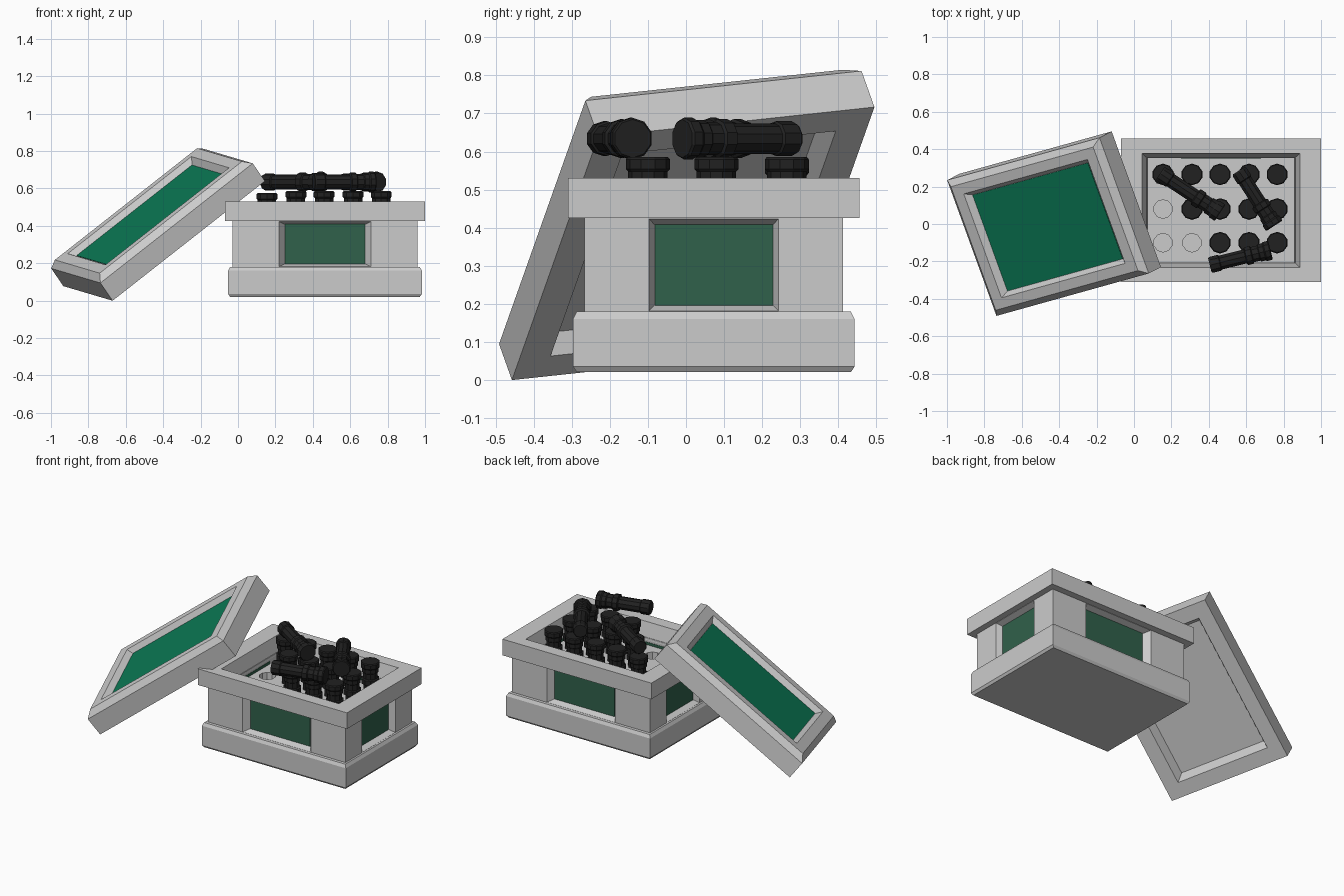
import bpy, bmesh
from math import radians, sin, cos, pi
from mathutils import Matrix, Vector

if "Cube" in bpy.data.objects:
    bpy.data.objects.remove(bpy.data.objects["Cube"])


def material(name, rgb):
    m = bpy.data.materials.new(name)
    m.diffuse_color = (*rgb, 1)
    m.use_nodes = True
    m.node_tree.nodes["Principled BSDF"].inputs["Base Color"].default_value = m.diffuse_color
    return m


BLACK = material("black", (0.015, 0.015, 0.015))
GREEN = material("green", (0.003, 0.19, 0.09))
DARK_GREEN = material("dark_green", (0.03, 0.12, 0.07))


def loft(name, loops, matrix, mat=None, closed=False):
    """Join a stack of point loops; cap the ends or close into a ring."""
    bm = bmesh.new()
    rows = [[bm.verts.new(p) for p in loop] for loop in loops]
    n = len(rows[0])
    for a, b in zip(rows, rows[1:] + (rows[:1] if closed else [])):
        for i in range(n):
            j = (i + 1) % n
            bm.faces.new((a[i], a[j], b[j], b[i]))
    if not closed:
        bm.faces.new(rows[0][::-1])
        bm.faces.new(rows[-1])
    bmesh.ops.recalc_face_normals(bm, faces=bm.faces)
    me = bpy.data.meshes.new(name)
    bm.to_mesh(me)
    bm.free()
    ob = bpy.data.objects.new(name, me)
    bpy.context.collection.objects.link(ob)
    ob.matrix_world = matrix
    if mat:
        me.materials.append(mat)
    return ob


def rects(*sizes):
    return [[(-x, -y, z), (x, -y, z), (x, y, z), (-x, y, z)] for x, y, z in sizes]


def circles(profile, n=10):
    return [[(r * cos(2 * pi * (i + .5) / n), r * sin(2 * pi * (i + .5) / n), z)
             for i in range(n)] for r, z in profile]


def cut(ob, cutter):
    cutter.hide_render = True
    cutter.hide_viewport = True
    mod = ob.modifiers.new("cut", 'BOOLEAN')
    mod.operation = 'DIFFERENCE'
    mod.solver = 'EXACT'
    mod.object = cutter


# Crate: base, walls and top rim
crate = Matrix.Translation((0.465, 0.073, 0))
loft("crate_base", rects((.507, .360, .02), (.5175, .37, .035), (.5175, .37, .16),
                         (.507, .360, .18)), crate)
walls = loft("crate_walls", rects((.495, .34, .17), (.495, .34, .44),
                                  (.395, .28, .44), (.395, .28, .17)), crate, closed=True)
loft("crate_rim", rects((.535, .383, .425), (.535, .383, .53), (.4225, .305, .53),
                        (.394, .279, .425)), crate, closed=True)

# Recessed windows on the four sides
for k, side in enumerate(("front", "right", "back", "left")):
    hw, dist, inner = ((.245, .34, .28), (.17, .495, .395))[k % 2]
    m = (Matrix.Translation((0.465, 0.073, 0.302)) @ Matrix.Rotation(k * pi / 2, 4, 'Z')
         @ Matrix.Rotation(pi / 2, 4, 'X'))
    cut(walls, loft(side + "_window_cutter",
                    rects((hw - .03 + .015 * (k % 2), .105, dist - .04), (hw, .121, dist),
                          (hw, .121, dist + .05)), m))
    w = hw - .03 + .015 * (k % 2)
    loft(side + "_window", rects((w, .11, inner - .002), (w, .11, dist - .037)), m, DARK_GREEN)

# Foam tray with three empty sockets, the rest filled with torches
foam = loft("foam_tray", rects((.396, .281, .05), (.396, .281, .395)), crate)
TORCH = [(.042, 0), (.048, .008), (.048, .055), (.042, .06), (.042, .2), (.054, .205),
         (.054, .235), (.046, .24), (.046, .275), (.052, .28), (.052, .305),
         (.058, .312), (.058, .337), (.053, .343)]
for i, x in enumerate((.155, .31, .46, .615, .765)):
    for j, y in enumerate((-.10, .08, .265)):
        if (i, j) in ((0, 0), (0, 1), (1, 0)):
            cut(foam, loft("socket_cutter", circles([(.05, .25), (.05, .5)]),
                           Matrix.Translation((x, y, 0))))
        else:
            top = .575 if i == 0 else .585
            loft("standing_torch", circles(TORCH), Matrix.Translation((x, y, top - .343)), BLACK)

# Three loose torches lying on top
for tail, head in (((.14, .27), (.46, .06)), ((.56, .285), (.75, -.01)),
                   ((.405, -.22), (.73, -.14))):
    a, b = Vector((*tail, .634)), Vector((*head, .634))
    m = (Matrix.Translation(a) @ (b - a).to_track_quat('Z', 'Y').to_matrix().to_4x4()
         @ Matrix.Diagonal((.95, .95, (b - a).length / .343, 1)))
    loft("loose_torch", circles(TORCH), m, BLACK)

# Lid leaning against the crate, recessed on both faces
u = Vector((.768, .214, .603)).normalized()
n = u.cross(Vector((-.346, .934, .0955))).normalized()
w = n.cross(u)
lean = Matrix((u, w, n)).transposed().to_4x4()
lean.translation = (-.46, -.015, .453)
loft("lid_frame", rects((.41, .275, -.065), (.44, .30, -.12), (.53, .388, -.12), (.53, .388, 0),
                        (.495, .353, .035), (.43, .297, .035), (.402, .275, 0)), lean)
loft("lid_panel", rects((.401, .274, -.01), (.401, .274, .003)), lean, GREEN)
